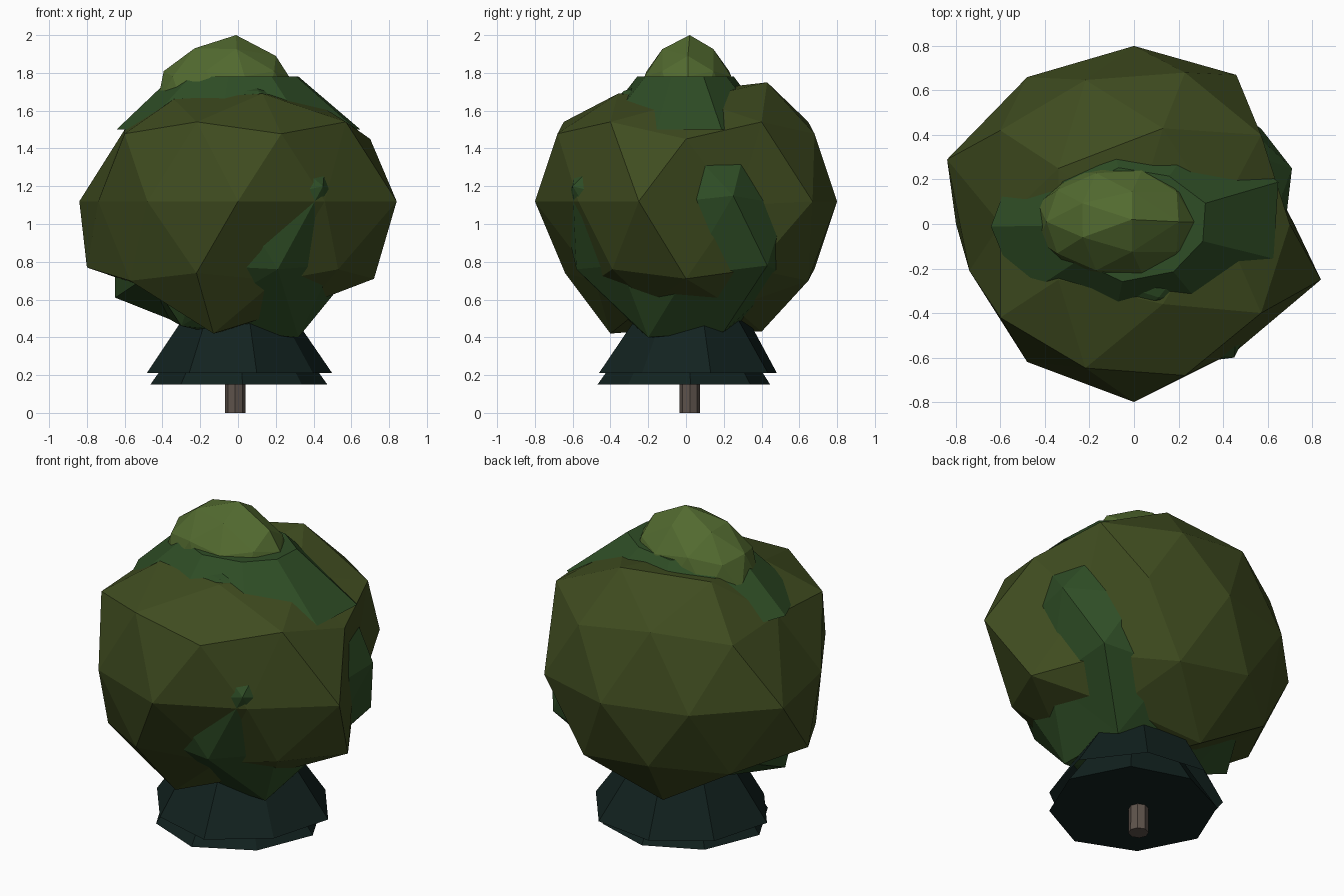
import bpy, bmesh
from mathutils import Vector, Matrix

if "Cube" in bpy.data.objects:
    bpy.data.objects.remove(bpy.data.objects["Cube"])


def material(name, rgb):
    m = bpy.data.materials.new(name)
    m.diffuse_color = (*rgb, 1)
    m.use_nodes = True
    m.node_tree.nodes["Principled BSDF"].inputs["Base Color"].default_value = m.diffuse_color
    return m


OLIVE = material("olive", (0.050, 0.072, 0.014))
GREEN = material("leaf_green", (0.028, 0.075, 0.019))
LIGHT = material("light_leaf", (0.085, 0.145, 0.029))
DARK = material("dark_leaf", (0.006, 0.016, 0.014))
BARK = material("bark", (0.11, 0.085, 0.07))


def finish(name, bm, mat):
    me = bpy.data.meshes.new(name)
    bm.to_mesh(me)
    bm.free()
    me.materials.append(mat)
    ob = bpy.data.objects.new(name, me)
    bpy.context.collection.objects.link(ob)
    return ob


def leaf_ball(name, centre, size, mat, pulls):
    """Faceted ball; each pull moves the closest free vertex to that point."""
    bm = bmesh.new()
    bmesh.ops.create_icosphere(bm, subdivisions=2, radius=1)
    for v in bm.verts:
        v.co = Vector(c + s * p for c, s, p in zip(centre, size, v.co))
    free = list(bm.verts)
    for p in pulls:
        v = min(free, key=lambda w: (w.co - Vector(p)).length)
        free.remove(v)
        v.co = p
    return finish(name, bm, mat)


def frustum(name, sides, r1, r2, z1, z2, mat, xy=(0, 0), stretch=(1, 1),
            turn=0.0, caps=True, wobble=0.0):
    bm = bmesh.new()
    bmesh.ops.create_cone(bm, cap_ends=caps, segments=sides, radius1=r1,
                          radius2=r2, depth=z2 - z1)
    bmesh.ops.rotate(bm, verts=bm.verts, matrix=Matrix.Rotation(turn, 3, 'Z'))
    for i, v in enumerate(bm.verts):
        k = 1 + wobble * ((i * 5) % 7 - 3) / 3
        v.co = (xy[0] + v.co.x * stretch[0] * k, xy[1] + v.co.y * stretch[1] * k,
                v.co.z + (z1 + z2) / 2)
    return finish(name, bm, mat)


# Outer canopy
leaf_ball("canopy", (0, 0, 1.12), (.83, .80, .80), OLIVE, [
    (-.84, .29, 1.12), (.84, -.25, 1.12), (-.48, .66, 1.12), (-.48, -.62, 1.12),
    (.46, .67, 1.12), (.46, -.57, 1.12), (.58, .27, 1.10), (-.74, -.21, 1.12),
    (.70, 0, 1.45), (.72, 0, .71), (-.80, 0, .77), (-.60, 0, 1.50),
    (.13, .43, 1.75), (-.34, .25, 1.72), (.38, .04, 1.66), (-.34, -.25, 1.66),
    (.13, -.36, 1.69), (0, 0, 1.70), (.38, -.20, .58), (.32, .25, .56),
    (-.42, 0, .64), (-.13, -.40, .42), (-.13, .40, .43), (0, 0, .45),
    (.50, .36, .76), (.53, -.39, .76), (.20, -.48, .70), (-.22, -.64, .74)])

# Inner foliage showing through the gaps
leaf_ball("inner_foliage", (0, 0, 1.10), (.69, .66, .71), GREEN, [
    (-.65, 0, .61), (.45, -.60, 1.20), (.71, .25, 1.15), (.32, -.20, .40),
    (.21, -.58, .76), (.57, .43, .78), (-.30, -.28, .46), (.28, .20, .43)])

# Upper tier below the top tuft
frustum("upper_tier", 9, .67, .34, 1.50, 1.78, GREEN, stretch=(1, .74),
        turn=.2, wobble=.04)

# Top tuft
leaf_ball("top_tuft", (-.07, .01, 1.62), (.38, .27, .36), LIGHT, [
    (-.01, .02, 2.0), (-.23, -.06, 1.93), (.20, .01, 1.89)])

# Bottom skirts
frustum("skirt", 8, .485, .26, .21, .56, DARK, xy=(0, .03), turn=.2,
        caps=False, wobble=.05)
frustum("under_skirt", 8, .46, .22, .15, .50, DARK, turn=.05, wobble=.03)

# Trunk
frustum("trunk", 8, .055, .05, 0, .5, BARK, xy=(-.015, .02))
